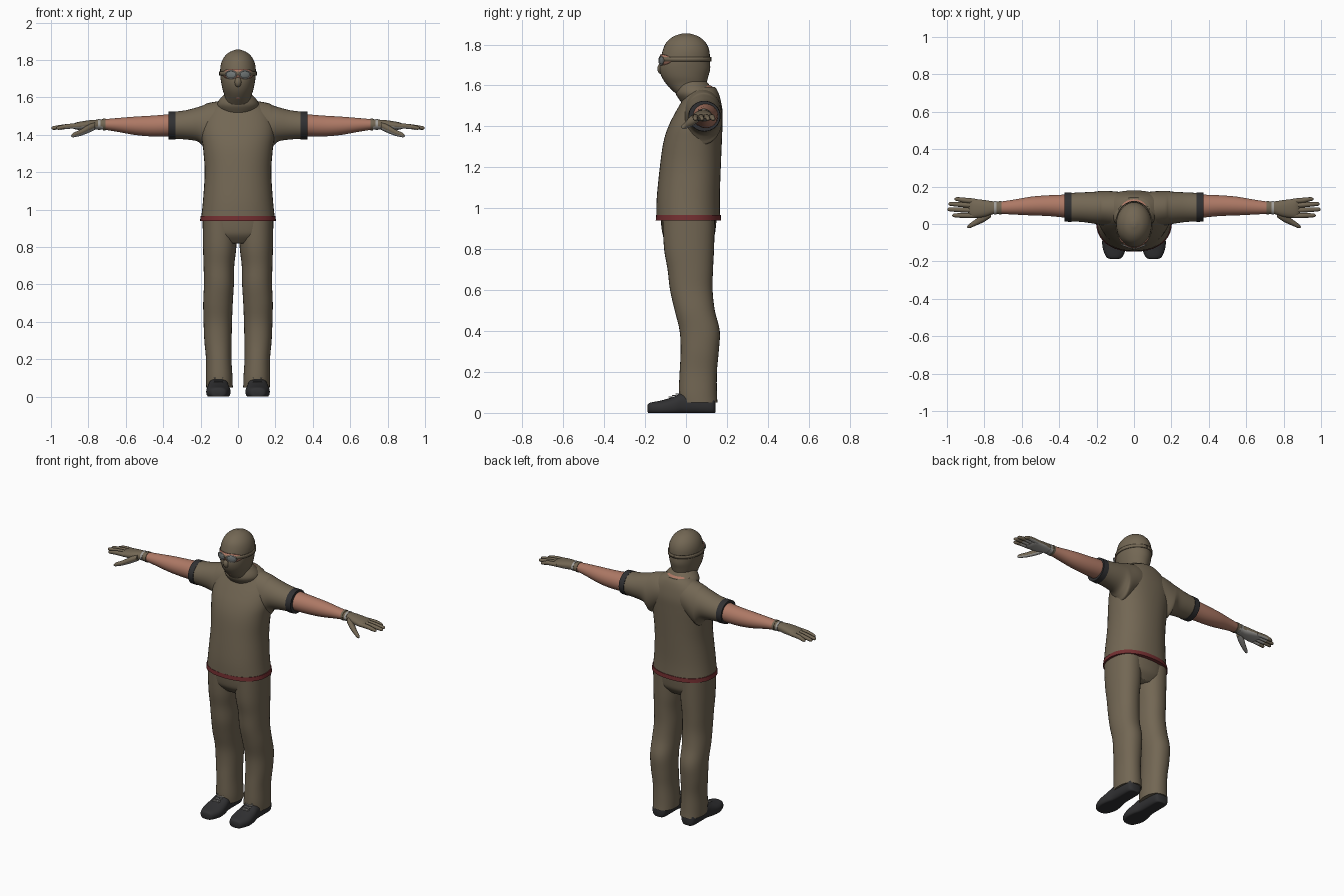
import bpy, bmesh, math
from mathutils import Vector, Matrix


def material(name, rgb):
    m = bpy.data.materials.new(name)
    m.diffuse_color = (*rgb, 1)
    return m


KHAKI = material("khaki cloth", (0.170, 0.135, 0.088))
SKIN = material("skin", (0.42, 0.19, 0.13))
DARK = material("black leather", (0.030, 0.030, 0.032))
RED = material("red trim", (0.17, 0.028, 0.030))
GREY = material("grey palm", (0.36, 0.35, 0.33))
LENS = material("lens", (0.17, 0.19, 0.19))


def loft(bm, axis, stations, n=32, p=2.0, sub=4, floor=None):
    """Closed tube through (position, centre a, centre b, radius a, radius b)."""
    rows = []
    last = len(stations) - 1
    pts = [[float(c) for c in st] for st in stations]
    for i in range(last):
        q = [pts[min(max(k, 0), last)] for k in (i - 1, i, i + 1, i + 2)]
        for j in range(sub):
            t = j / sub
            rows.append([0.5 * (2 * b + (c - a) * t + (2 * a - 5 * b + 4 * c - d) * t * t
                                + (3 * b - a - 3 * c + d) * t ** 3) for a, b, c, d in zip(*q)])
    rows.append(pts[-1])
    rings = []
    for t, a, b, ra, rb in rows:
        ring = []
        for k in range(n):
            c, s = math.cos(2 * math.pi * k / n), math.sin(2 * math.pi * k / n)
            u = a + ra * math.copysign(abs(c) ** (2 / p), c)
            v = b + rb * math.copysign(abs(s) ** (2 / p), s)
            co = {"x": (t, u, v), "y": (u, t, v), "z": (u, v, t)}[axis]
            if floor is not None:
                co = (co[0], co[1], max(co[2], floor))
            ring.append(bm.verts.new(co))
        rings.append(ring)
    faces = [bm.faces.new(rings[0]), bm.faces.new(rings[-1])]
    for r0, r1 in zip(rings, rings[1:]):
        for k in range(n):
            faces.append(bm.faces.new((r0[k], r0[(k + 1) % n], r1[(k + 1) % n], r1[k])))
    bmesh.ops.recalc_face_normals(bm, faces=faces)


def ball(bm, loc, size, rot=Matrix()):
    m = Matrix.Translation(loc) @ rot @ Matrix.Diagonal((*size, 1))
    bmesh.ops.create_uvsphere(bm, u_segments=20, v_segments=12, radius=1, matrix=m)


def finish(name, bm, mats, angle=50):
    me = bpy.data.meshes.new(name)
    bm.to_mesh(me)
    bm.free()
    ob = bpy.data.objects.new(name, me)
    bpy.context.collection.objects.link(ob)
    for m in mats:
        me.materials.append(m)
    me.shade_smooth()
    me.set_sharp_from_angle(angle=math.radians(angle))
    return ob


def part(name, mat, axis, stations, **kw):
    bm = bmesh.new()
    loft(bm, axis, stations, **kw)
    return finish(name, bm, [mat])


# Shirt: torso with flared sleeves blending into it
bm = bmesh.new()
loft(bm, "z", [(.945, 0, .011, .198, .156), (1.05, 0, .011, .187, .154), (1.2, 0, .021, .178, .149),
               (1.32, 0, .032, .186, .143), (1.40, 0, .046, .196, .132), (1.47, 0, .064, .192, .115),
               (1.53, 0, .076, .165, .093), (1.57, 0, .079, .12, .077), (1.592, 0, .08, .085, .062)], n=40, p=2.25)
for s in (-1, 1):
    loft(bm, "x", [(s * .03, .08, 1.475, .085, .108), (s * .10, .082, 1.470, .092, .110),
                   (s * .165, .085, 1.440, .092, .128), (s * .185, .086, 1.446, .090, .112),
                   (s * .215, .087, 1.456, .085, .092), (s * .28, .09, 1.453, .079, .078),
                   (s * .36, .09, 1.450, .075, .071)])
finish("shirt", bm, [KHAKI])
part("shirt_hem", RED, "z", [(.94, 0, .012, .203, .160), (.966, 0, .012, .200, .158)], n=40, p=2.25, sub=1)

# Trousers: hips and both legs
bm = bmesh.new()
loft(bm, "z", [(.97, 0, .013, .186, .138), (.9, 0, .013, .187, .132), (.86, 0, .014, .175, .122),
               (.82, 0, .016, .12, .09)], p=2.3)
for s in (-1, 1):
    loft(bm, "z", [(.94, s * .097, .013, .092, .128), (.8, s * .098, .015, .089, .122),
                   (.7, s * .102, .021, .082, .111), (.6, s * .102, .026, .08, .104),
                   (.5, s * .107, .043, .079, .098), (.4, s * .108, .067, .076, .098),
                   (.3, s * .107, .067, .073, .093), (.2, s * .103, .06, .068, .091),
                   (.1, s * .100, .058, .071, .093), (.05, s * .099, .062, .071, .092)], p=2.2)
finish("trousers", bm, [KHAKI])

# Balaclava: head, nose and neck drape
bm = bmesh.new()
loft(bm, "z", [(1.55, 0, .035, .07, .075), (1.60, 0, .005, .070, .095), (1.64, 0, -.005, .082, .113),
               (1.68, 0, -.006, .090, .124), (1.72, 0, -.004, .095, .121), (1.77, 0, 0, .093, .114),
               (1.81, 0, 0, .078, .096), (1.84, 0, 0, .049, .06), (1.855, 0, 0, .012, .014)])
loft(bm, "z", [(1.52, 0, .065, .10, .09), (1.555, 0, .05, .112, .098), (1.585, 0, .04, .102, .088),
               (1.62, 0, .03, .07, .07)])
ball(bm, (0, -.118, 1.682), (.02, .022, .028))
finish("balaclava", bm, [KHAKI])

# Bare neck at the back and chin gap
bm = bmesh.new()
loft(bm, "z", [(1.53, 0, .085, .085, .075), (1.575, 0, .083, .082, .069), (1.60, 0, .06, .07, .06)])
ball(bm, (0, -.068, 1.602), (.022, .022, .014))
finish("neck", bm, [SKIN])


def band(name, mat, z0, z1, cy, rx, ry, half, thick):
    """Curved strip hugging the head, centred on the front."""
    bm = bmesh.new()
    n = 40
    rows = [[], []]
    for i in range(n + 1):
        a = -math.pi / 2 + half * (2 * i / n - 1)
        edge = 1 - .75 * abs(2 * i / n - 1) ** 4 if half < 3 else 1
        for row, sign in zip(rows, (-1, 1)):
            z = (z0 + z1) / 2 + sign * (z1 - z0) / 2 * edge
            row.append(bm.verts.new((rx * math.cos(a), cy + ry * math.sin(a), z)))
    for i in range(n):
        bm.faces.new((rows[0][i], rows[0][i + 1], rows[1][i + 1], rows[1][i]))
    ob = finish(name, bm, [mat])
    m = ob.modifiers.new("thickness", "SOLIDIFY")
    m.thickness, m.offset = thick, 0


# Eye opening, strap, lenses and their round frames
band("eye_opening", SKIN, 1.698, 1.752, -.003, .096, .1225, 1.0, .005)
band("eyewear_strap", KHAKI, 1.718, 1.738, -.003, .098, .124, math.pi, .005)
for s in (-1, 1):
    turn = Matrix.Rotation(s * .36, 4, "Z")
    place = Matrix.Translation((s * .037, -.1195, 1.722)) @ turn
    bm = bmesh.new()
    ball(bm, (s * .037, -.1195, 1.722), (.029, .006, .02), turn)
    finish("lens", bm, [LENS])
    bm = bmesh.new()
    n, m = 28, 8
    v = [[bm.verts.new(place @ Vector(((.030 + .003 * math.cos(b)) * math.cos(a), .003 * math.sin(b) - .002,
                                       (.021 + .003 * math.cos(b)) * math.sin(a))))
          for b in [2 * math.pi * j / m for j in range(m)]] for a in [2 * math.pi * i / n for i in range(n)]]
    for i in range(n):
        for j in range(m):
            bm.faces.new((v[i][j], v[(i + 1) % n][j], v[(i + 1) % n][(j + 1) % m], v[i][(j + 1) % m]))
    bmesh.ops.recalc_face_normals(bm, faces=bm.faces[:])
    finish("lens_frame", bm, [GREY])

for s in (-1, 1):
    # Sleeve cuff and bare forearm
    part("sleeve_cuff", DARK, "x", [(s * .335, .09, 1.45, .079, .075), (s * .372, .09, 1.45, .077, .074)], sub=1)
    part("forearm", SKIN, "x", [(s * .33, .094, 1.453, .064, .06), (s * .45, .098, 1.447, .056, .056),
                                (s * .55, .096, 1.448, .050, .049), (s * .65, .09, 1.453, .039, .036),
                                (s * .74, .086, 1.456, .03, .025)])
    # Glove: palm, four fingers and thumb, grey on the underside
    bm = bmesh.new()
    loft(bm, "x", [(s * .715, .087, 1.455, .034, .029), (s * .75, .087, 1.455, .034, .026),
                   (s * .80, .083, 1.451, .045, .026), (s * .86, .083, 1.447, .051, .020),
                   (s * .885, .084, 1.445, .046, .010)], p=2.3)
    for y0, y1, tip in ((.045, .046, .972), (.072, .078, .998), (.098, .107, .992), (.122, .133, .960)):
        ym = (y0 + y1) / 2
        loft(bm, "x", [(s * .85, y0, 1.447, .014, .014), (s * .91, ym, 1.445, .0135, .0135),
                       (s * (tip - .015), y1, 1.437, .0105, .0105), (s * (tip - .004), y1, 1.436, .007, .007),
                       (s * tip, y1, 1.435, .002, .002)], n=14, sub=3)
    loft(bm, "x", [(s * .765, .058, 1.447, .022, .020), (s * .80, .036, 1.432, .024, .022),
                   (s * .84, .012, 1.412, .018, .017), (s * .875, -.008, 1.400, .013, .013),
                   (s * .886, -.013, 1.396, .009, .009), (s * .892, -.015, 1.394, .002, .002)], n=16, sub=3)
    glove = finish("glove", bm, [KHAKI, GREY])
    for f in glove.data.polygons:
        f.material_index = 1 if f.normal.z < -.35 and abs(f.center.x) < .93 else 0
    part("glove_strap", GREY, "x", [(s * .735, .087, 1.455, .037, .029), (s * .748, .087, 1.455, .037, .029)], sub=1)
    part("glove_rim", KHAKI, "x", [(s * .708, .087, 1.455, .037, .032), (s * .722, .087, 1.455, .037, .032)], sub=1)
    # Shoe with crossed laces
    x = s * .105
    part("shoe", DARK, "y", [(-.187, x, .022, .022, .018), (-.175, x, .022, .044, .028), (-.12, x, .024, .064, .037),
                             (-.06, x, .032, .062, .047), (-.01, x, .045, .054, .055), (.07, x, .045, .052, .055),
                             (.13, x, .04, .046, .05), (.145, x, .035, .025, .03)], p=2.5, floor=0)
    bm = bmesh.new()
    for i in range(4):
        y, z = -.075 + .017 * i, .077 + .008 * i
        for tilt in (-.35, .35):
            mat = Matrix.Translation((x, y, z)) @ Matrix.Rotation(tilt, 4, "Z") @ Matrix.Diagonal((.05, .004, .005, 1))
            bmesh.ops.create_cube(bm, size=1, matrix=mat)
    finish("laces", bm, [GREY])
